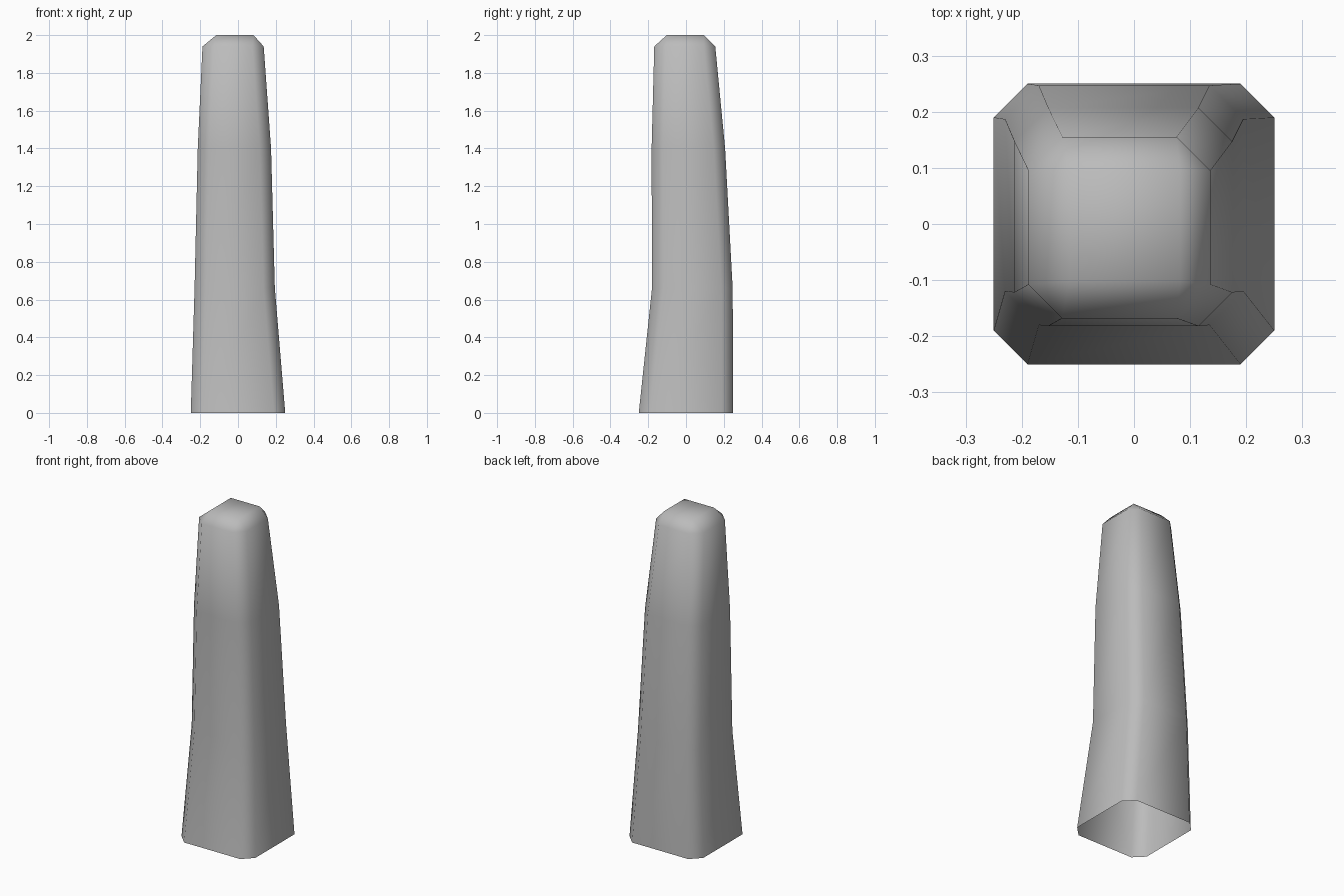
import bpy
import bmesh

cube = bpy.data.objects.get("Cube")
if cube:
    bpy.data.objects.remove(cube, do_unlink=True)

# Stone colour
stone = bpy.data.materials.new("light_grey")
stone.use_nodes = True
grey = (0.5, 0.5, 0.5, 1)
stone.diffuse_color = grey
stone.node_tree.nodes["Principled BSDF"].inputs["Base Color"].default_value = grey

# Cross-sections of the leaning shaft: height, x range, y range
SECTIONS = [
    (0.0, -0.25, 0.25, -0.25, 0.25),
    (0.66, -0.23, 0.195, -0.18, 0.247),
    (1.4, -0.213, 0.175, -0.182, 0.207),
    (1.94, -0.188, 0.136, -0.168, 0.155),
]
CHAMFER = 0.06


def chamfered_ring(bm, z, x0, x1, y0, y1):
    c = CHAMFER
    points = [(x0 + c, y0), (x1 - c, y0), (x1, y0 + c), (x1, y1 - c),
              (x1 - c, y1), (x0 + c, y1), (x0, y1 - c), (x0, y0 + c)]
    return [bm.verts.new((x, y, z)) for x, y in points]


bm = bmesh.new()
rings = [chamfered_ring(bm, *s) for s in SECTIONS]

# Side walls, open at the base
for low, high in zip(rings, rings[1:]):
    for i in range(8):
        j = (i + 1) % 8
        bm.faces.new((low[i], low[j], high[j], high[i]))

# Square cap with bevelled edges and triangular corners
rim = rings[-1]
cap = [bm.verts.new((x, y, 2.0)) for x, y in
       ((-0.115, -0.102), (0.082, -0.102), (0.082, 0.095), (-0.115, 0.095))]
for k in range(4):
    a, b, c = rim[2 * k], rim[2 * k + 1], rim[(2 * k + 2) % 8]
    n = cap[(k + 1) % 4]
    bm.faces.new((a, b, n, cap[k]))
    bm.faces.new((b, c, n))
bm.faces.new(cap)

for face in bm.faces:
    face.smooth = True
mesh = bpy.data.meshes.new("stone_pillar")
bm.to_mesh(mesh)
bm.free()
mesh.materials.append(stone)
pillar = bpy.data.objects.new("stone_pillar", mesh)
bpy.context.collection.objects.link(pillar)
